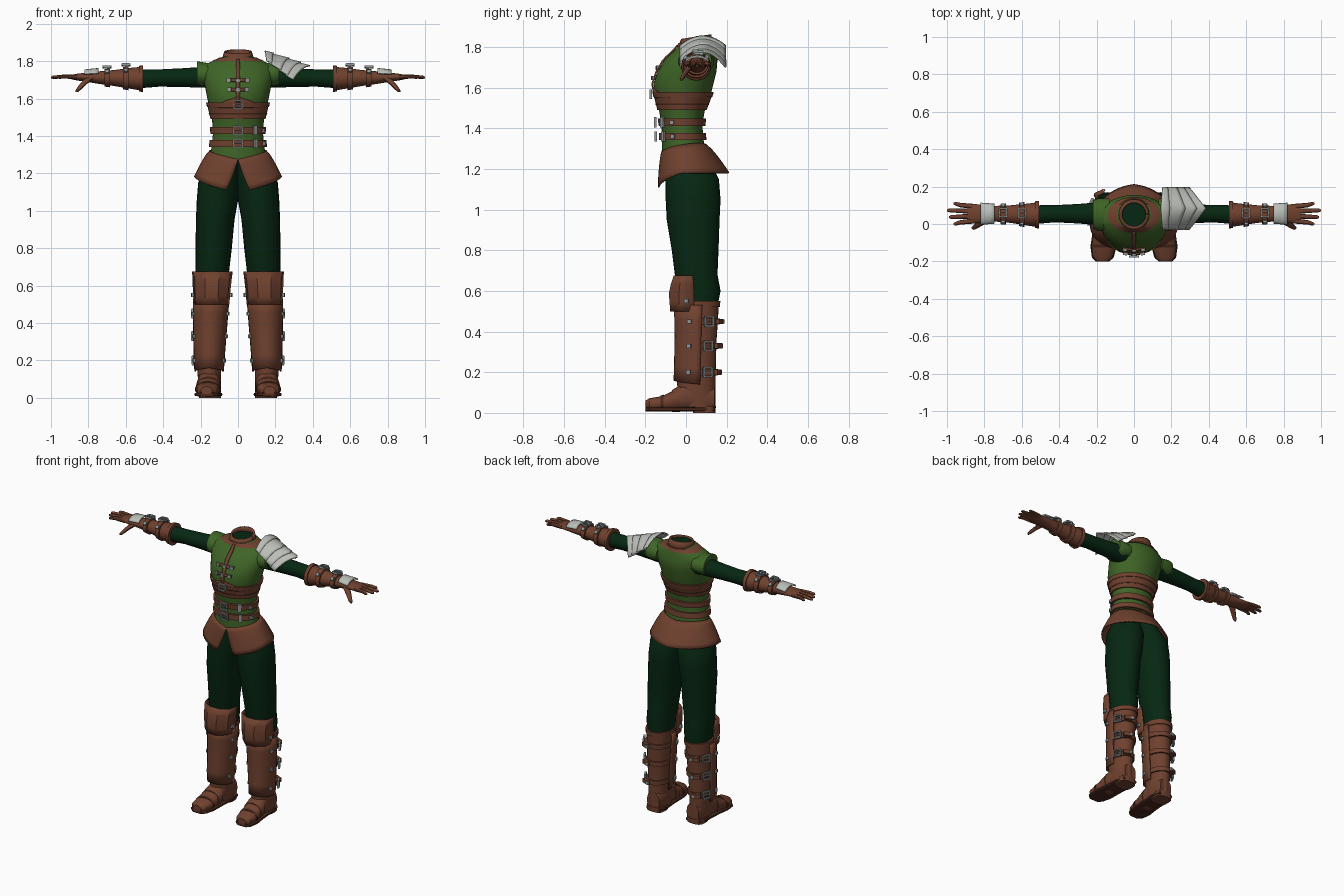
import bpy, bmesh, math
from math import pi, sin, cos
from mathutils import Vector, Matrix

cube = bpy.data.objects.get("Cube")
if cube:
    bpy.data.objects.remove(cube)

FRONT, BACK, TOP = -pi / 2, pi / 2, pi / 2


def material(name, rgb):
    m = bpy.data.materials.new(name)
    m.use_nodes = True
    m.diffuse_color = (*rgb, 1)
    node = next(n for n in m.node_tree.nodes if n.type == 'BSDF_PRINCIPLED')
    node.inputs["Base Color"].default_value = (*rgb, 1)
    node.inputs["Roughness"].default_value = .7
    return m


LEATHER = material("brown leather", (.16, .053, .028))
DARK = material("dark leather", (.07, .022, .012))
GREEN = material("vest green", (.05, .13, .02))
CLOTH = material("dark green cloth", (.002, .02, .006))
SILVER = material("pale silver", (.5, .52, .48))
STEEL = material("buckle steel", (.28, .32, .32))
made = []


def finish(name, bm, mat, mirror=False, thick=0):
    bmesh.ops.recalc_face_normals(bm, faces=bm.faces)
    mesh = bpy.data.meshes.new(name)
    bm.to_mesh(mesh)
    bm.free()
    mesh.materials.append(mat)
    ob = bpy.data.objects.new(name, mesh)
    bpy.context.collection.objects.link(ob)
    if mirror:
        ob.modifiers.new("mirror", 'MIRROR')
    if thick:
        mod = ob.modifiers.new("thickness", 'SOLIDIFY')
        mod.thickness, mod.offset = thick, 0
    made.append(ob)
    return ob


# A body is a list of rings: position along the axis, centre u, centre v, radius u, radius v
def sample(rings, t):
    rings = sorted(rings)
    for a, b in zip(rings, rings[1:]):
        if t <= b[0]:
            f = max(0, (t - a[0]) / (b[0] - a[0]))
            return [p + (q - p) * f for p, q in zip(a, b)]
    return rings[-1]


def surf(rings, t, ang, grow=0, axis='z', power=2):
    _, cu, cv, ru, rv = sample(rings, t)
    c, s = cos(ang), sin(ang)
    e = 2 / power
    u = cu + (ru + grow) * math.copysign(abs(c) ** e, c)
    v = cv + (rv + grow) * math.copysign(abs(s) ** e, s)
    return Vector({'z': (u, v, t), 'x': (t, u, v), 'y': (u, t, v)}[axis])


def skin(name, loops, mat, mirror):
    bm = bmesh.new()
    rows = [[bm.verts.new(p) for p in loop] for loop in loops]
    n = len(rows[0])
    for a, b in zip(rows, rows[1:]):
        for i in range(n):
            bm.faces.new((a[i], a[(i + 1) % n], b[(i + 1) % n], b[i]))
    bm.faces.new(rows[0])
    bm.faces.new(rows[-1])
    return finish(name, bm, mat, mirror)


def loft(name, rings, mat, axis='z', mirror=False, seg=28, power=2):
    loops = [[surf(rings, r[0], 2 * pi * i / seg, 0, axis, power) for i in range(seg)]
             for r in sorted(rings)]
    return skin(name, loops, mat, mirror)


def band(name, rings, lo, hi, mat, grow=.008, axis='z', mirror=False, seg=28):
    steps = [(lo, -.01), (lo, grow), (hi, grow), (hi, -.01)]
    loops = [[surf(rings, t, 2 * pi * i / seg, g, axis) for i in range(seg)] for t, g in steps]
    return skin(name, loops, mat, mirror)


def sheet(name, fn, nu, nv, mat, mirror=False, thick=.008):
    bm = bmesh.new()
    g = [[bm.verts.new(fn(i / nu, j / nv)) for j in range(nv + 1)] for i in range(nu + 1)]
    for i in range(nu):
        for j in range(nv):
            bm.faces.new((g[i][j], g[i + 1][j], g[i + 1][j + 1], g[i][j + 1]))
    return finish(name, bm, mat, mirror, thick)


def boxes(name, parts, frame, mat, mirror=False):
    bm = bmesh.new()
    for centre, size in parts:
        m = frame @ Matrix.Translation(centre) @ Matrix.Diagonal((*size, 1))
        bmesh.ops.create_cube(bm, size=1, matrix=m)
    return finish(name, bm, mat, mirror)


def fit(rings, t, ang, grow, axis='z'):
    p = surf(rings, t, ang, grow, axis)
    n = surf(rings, t, ang, grow + .01, axis) - p
    return Matrix.Translation(p) @ n.to_track_quat('Z', 'Y').to_matrix().to_4x4()


def buckle(name, frame, w, h, mirror=False):
    parts = [((0, 0, 0), (w, .005, .008))]
    for s in (-.5, .5):
        parts += [((s * w, 0, 0), (.008, h, .012)), ((0, s * h, 0), (w, .008, .012))]
    return boxes(name, parts, frame, STEEL, mirror)


def stud(name, frame, mirror=False, size=.02):
    return boxes(name, [((0, 0, 0), (size, size, .012))], frame, STEEL, mirror)


# Vest
torso = [(1.27, 0, -.01, .155, .11), (1.33, 0, -.015, .143, .103), (1.42, 0, -.02, .133, .1),
         (1.5, 0, -.02, .14, .115), (1.56, 0, -.015, .155, .135), (1.62, 0, -.013, .168, .148),
         (1.68, 0, .005, .18, .145), (1.74, 0, .025, .192, .13), (1.78, 0, .04, .18, .1),
         (1.805, 0, .05, .125, .088), (1.825, 0, .05, .08, .078)]
loft("vest", torso, GREEN, seg=40)
loft("shoulder_cap", [(.13, .05, 1.73, .085, .055), (.19, .05, 1.73, .088, .065),
                      (.22, .05, 1.735, .075, .065)], GREEN, 'x', True)
loft("neck_lining", [(1.82, 0, .05, .065, .065), (1.832, 0, .05, .065, .065)], CLOTH)
band("neck_trim", torso, 1.8, 1.82, LEATHER, .006)


def collar(u, v):
    a = 2 * pi * u
    r = .08 - .012 * v
    return (r * cos(a), .05 + r * sin(a), 1.81 + v * (.04 + .012 * sin(a)))


sheet("collar", collar, 28, 2, LEATHER, thick=.012)


def placket(u, v):
    z = 1.58 + .23 * v
    return surf(torso, z, FRONT + (u - .5) * .12, .006)


sheet("placket", placket, 2, 12, LEATHER)
for i, z in enumerate((1.64, 1.69)):
    sheet(f"chest_strap_{i}", lambda u, v: surf(torso, z + .016 * v, FRONT + (u - .5) * .65, .009),
          6, 1, LEATHER)
    stud(f"chest_toggle_{i}", fit(torso, z + .008, FRONT + .25, .015), True, .022)
    stud(f"chest_clasp_{i}", fit(torso, z + .008, FRONT, .015))

# Corset with a raised front, and two lower belts
band("corset", torso, 1.49, 1.56, LEATHER, seg=40)
band("corset_edge", torso, 1.515, 1.522, DARK, .011, seg=40)
sheet("corset_peak", lambda u, v: surf(torso, 1.55 + .06 * v * (1 - abs(2 * u - 1)),
                                       FRONT + (u - .5) * 2.2, .006), 16, 3, LEATHER)
band("chest_belt", torso, 1.555, 1.58, LEATHER, .012, seg=40)
buckle("chest_buckle", fit(torso, 1.568, FRONT, .022), .045, .04)
for i, z in enumerate((1.36, 1.43)):
    band(f"waist_belt_{i}", torso, z - .018, z + .018, LEATHER, .014, seg=40)
    buckle(f"waist_buckle_{i}", fit(torso, z, FRONT, .03), .05, .042)
    boxes(f"waist_loop_{i}", [((0, 0, 0), (.022, .05, .012))],
          fit(torso, z, FRONT + .65, .018), STEEL)
    stud(f"waist_stud_{i}", fit(torso, z, FRONT + 1.15, .018))


# Split skirt
def skirt(u, v):
    a = FRONT + .27 * v + (pi - .27 * v) * u
    flare = v ** .8
    depth = .11 + flare * (.03 + .07 * u)
    top = 1.275 + .05 * sin(pi * min(1, u) * .7)
    hem = 1.11 + .07 * min(1, 2.5 * u)
    return ((.15 + .083 * flare) * cos(a), -.01 + .01 * flare + depth * sin(a),
            top + (hem - top) * v)


sheet("skirt", skirt, 24, 6, LEATHER, True)

# Trousers
leg = [(1.28, .07, 0, .07, .095), (1.15, .1, .03, .113, .132), (1.05, .111, .035, .11, .135),
       (.95, .122, .035, .103, .13), (.8, .13, .045, .097, .115), (.68, .137, .05, .09, .105),
       (.6, .14, .065, .083, .105), (.5, .14, .06, .075, .09)]
loft("trouser_leg", leg, CLOTH, mirror=True)

# Boots
shaft = [(.55, .143, .06, .083, .103), (.35, .15, .055, .074, .095),
         (.16, .155, .05, .064, .095), (.03, .15, .055, .058, .09)]
loft("boot_shaft", shaft, LEATHER, mirror=True)
band("boot_cuff", shaft, .52, .55, LEATHER, .006, mirror=True)
sheet("greave", lambda u, v: surf(shaft, .16 + .37 * v - .02 * abs(2 * u - 1) * (1 - v),
                                  FRONT + (u - .5) * 3.5, .012), 16, 5, LEATHER, True)
knee = [(.5, .142, .02, .093, .1), (.6, .14, .02, .1, .108), (.675, .137, .02, .106, .082)]
sheet("knee_guard", lambda u, v: surf(knee, .5 + .175 * v, FRONT + (u - .5) * 3.5),
      5, 4, LEATHER, True)
for s in (-1, 1):
    stud(f"knee_stud_{s}", fit(knee, .55, FRONT + 1.4 * s, .008), True)
for i, z in enumerate((.2, .33, .45)):
    band(f"boot_strap_{i}", shaft, z - .015, z + .015, LEATHER, .01, mirror=True)
    buckle(f"boot_buckle_{i}", fit(shaft, z, .5, .02), .045, .045, True)
    boxes(f"boot_strap_tail_{i}", [((0, 0, 0), (.05, .026, .02))],
          fit(shaft, z, 1.15, .02), LEATHER, True)
    stud(f"boot_strap_tip_{i}", fit(shaft, z, 1.4, .026), True)
    for side, a in (("outer", -.35), ("inner", pi + .35)):
        stud(f"greave_stud_{side}_{i}", fit(shaft, z, a, .02), True)

# Feet
foot = [(-.2, .168, .04, .03, .02), (-.18, .167, .042, .052, .03), (-.12, .163, .046, .064, .036),
        (-.06, .158, .06, .06, .05), (0, .155, .08, .058, .07), (.08, .15, .08, .06, .07),
        (.14, .148, .07, .045, .06)]
loft("foot", foot, LEATHER, 'y', True, power=2.4)
band("toe_seam", foot, -.125, -.11, DARK, .004, 'y', True)
band("instep_strap", foot, -.07, -.03, LEATHER, .006, 'y', True)
loft("sole", [(y, x, .018, r + .006, .01) for y, x, _, r, _ in foot], DARK, 'y', True, power=5)
loft("heel", [(0, .15, .09, .058, .055), (.035, .15, .09, .06, .057)], LEATHER, mirror=True, power=3)

# Sleeves and gauntlets
loft("sleeve", [(.14, .055, 1.715, .065, .058), (.3, .055, 1.712, .052, .05),
                (.42, .055, 1.71, .046, .046), (.53, .05, 1.705, .05, .05)], CLOTH, 'x', True)
arm = [(.51, .05, 1.706, .067, .064), (.56, .05, 1.708, .06, .058), (.66, .053, 1.71, .047, .043),
       (.74, .055, 1.712, .042, .034), (.8, .055, 1.714, .048, .026), (.86, .055, 1.715, .052, .018),
       (.89, .055, 1.715, .048, .012)]
loft("gauntlet", arm, LEATHER, 'x', True)
band("gauntlet_rim", arm, .508, .53, LEATHER, .007, 'x', True)
for i, x in enumerate((.6, .7)):
    band(f"wrist_strap_{i}", arm, x - .015, x + .015, LEATHER, .01, 'x', True)
    buckle(f"wrist_buckle_{i}", fit(arm, x, TOP - .1, .02, 'x'), .04, .045, True)
    stud(f"wrist_stud_{i}", fit(arm, x, FRONT + 2.3, .015, 'x'), True)
    stud(f"wrist_pin_{i}", fit(arm, x, TOP + .9, .015, 'x'), True)
sheet("hand_plate", lambda u, v: surf(arm, .745 + .075 * u, TOP + (v - .5) * 2.2, .014, 'x'),
      3, 8, SILVER, True)
for i, tip in enumerate((.965, .99, 1, .965)):
    y, spread = .016 + .026 * i, (i - 1.5) * .01
    loft(f"finger_{i}", [(.86, y, 1.715, .014, .013), (.93, y + spread / 2, 1.718, .012, .011),
                         (tip - .01, y + spread, 1.714, .01, .009),
                         (tip, y + spread, 1.713, .004, .004)], LEATHER, 'x', True, 10)
loft("thumb", [(1.635, .862, -.022, .006, .006), (1.645, .856, -.02, .013, .011),
               (1.675, .83, -.002, .018, .014), (1.712, .79, .025, .026, .018)],
     LEATHER, mirror=True, seg=12)


# Layered pauldron on the left shoulder
def lame(start, end, lift):
    def point(u, v):
        t, s = start + (end - start) * u, 2 * v - 1
        z = 1.83 - .055 * t - s * s * (.05 + .025 * t) + lift
        return (.165 + t * (.22 - .09 * abs(s)), .083 + s * .112, z)
    return point


for i, (a, b) in enumerate(((0, .5), (.4, .78), (.68, 1))):
    sheet(f"pauldron_plate_{i}", lame(a, b, .012 - .006 * i), 5, 14, SILVER)
sheet("pauldron_ridge", lame(-.1, .12, .018), 3, 14, SILVER)

# Soft shading with crisp edges
bpy.ops.object.select_all(action='DESELECT')
for ob in made:
    ob.select_set(True)
bpy.context.view_layer.objects.active = made[0]
bpy.ops.object.shade_smooth_by_angle(angle=math.radians(32))
